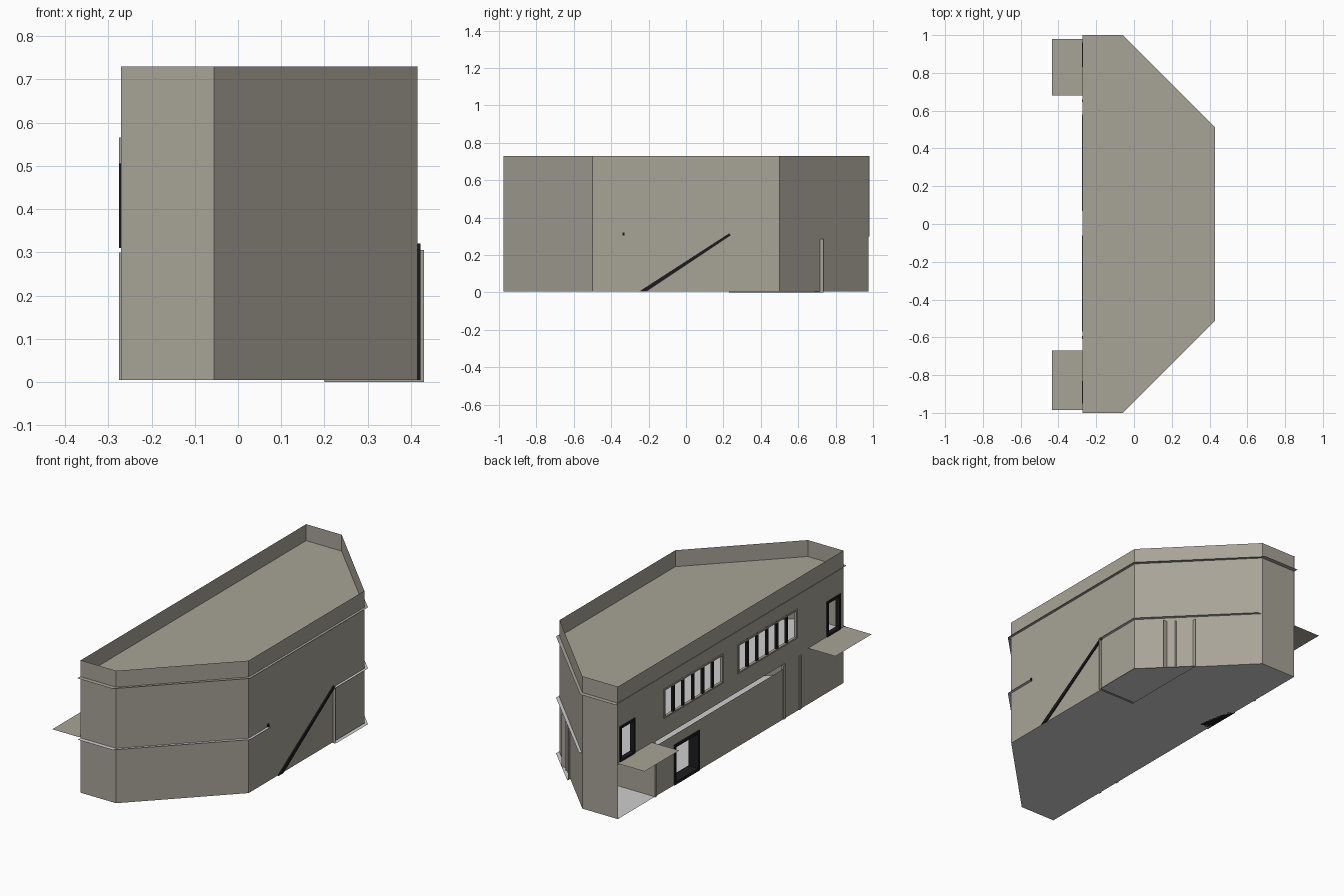
import bpy

cube = bpy.data.objects.get("Cube")
if cube:
    bpy.data.objects.remove(cube, do_unlink=True)


def material(name, r, g, b):
    m = bpy.data.materials.new(name)
    m.use_nodes = True
    m.diffuse_color = (r, g, b, 1)
    m.node_tree.nodes["Principled BSDF"].inputs["Base Color"].default_value = (r, g, b, 1)
    return m


STONE = material("warm_grey_wall", 0.39, 0.37, 0.31)
FLOOR = material("light_grey_floor", 0.62, 0.62, 0.62)
BLACK = material("black_trim", 0.012, 0.012, 0.014)


def build(name, polys, mat):
    """One object from a list of polygons, each a list of points."""
    verts, faces = [], []
    for poly in polys:
        faces.append(range(len(verts), len(verts) + len(poly)))
        verts += poly
    mesh = bpy.data.meshes.new(name)
    mesh.from_pydata(verts, [], [list(f) for f in faces])
    mesh.materials.append(mat)
    ob = bpy.data.objects.new(name, mesh)
    bpy.context.collection.objects.link(ob)
    return ob


def slab(name, outline, z, mat):
    return build(name, [[(x, y, z) for x, y in outline]], mat)


def upright(a, b, z0, z1):
    return [(*a, z0), (*b, z0), (*b, z1), (*a, z1)]


def box(x0, x1, y0, y1, z0, z1):
    ring = [(x0, y0), (x1, y0), (x1, y1), (x0, y1)]
    sides = [upright(ring[i], ring[(i + 1) % 4], z0, z1) for i in range(4)]
    return sides + [[(*p, z1) for p in ring], [(*p, z0) for p in reversed(ring)]]


def frame(x0, x1, hole, w):
    """Four bars lining a rectangular opening."""
    y0, y1, z0, z1 = hole
    return (box(x0, x1, y0, y0 + w, z0, z1) + box(x0, x1, y1 - w, y1, z0, z1)
            + box(x0, x1, y0 + w, y1 - w, z1 - w, z1) + box(x0, x1, y0 + w, y1 - w, z0, z0 + w))


BASE, UPPER, ROOF, TOP = 0.005, 0.305, 0.64, 0.73
BACK = -0.27

# Outer walls: five plain sides
plan = [(BACK, -0.975), (-0.055, -0.975), (0.415, -0.5),
        (0.415, 0.5), (-0.055, 0.975), (BACK, 0.975)]
build("outer_walls", [upright(a, b, BASE, TOP) for a, b in zip(plan, plan[1:])], STONE)

# Long facade with its openings: (y0, y1, z0, z1)
windows = [(0.07, 0.58, 0.405, 0.565), (-0.57, -0.06, 0.405, 0.565)]
balcony_doors = [(0.83, 0.96, 0.31, 0.505), (-0.95, -0.83, 0.31, 0.505)]
entrance = (0.27, 0.49, BASE, 0.225)
porch = (0.66, 0.98, BASE, 0.3)
slot = (-0.47, 0.65, 0.28, 0.305)
holes = windows + balcony_doors + [entrance, porch, slot]
ys = sorted({-0.975, 0.98} | {v for h in holes for v in h[:2]})
zs = sorted({BASE, TOP} | {v for h in holes for v in h[2:]})
cells = []
for y0, y1 in zip(ys, ys[1:]):
    for z0, z1 in zip(zs, zs[1:]):
        cy, cz = (y0 + y1) / 2, (z0 + z1) / 2
        if not any(h[0] < cy < h[1] and h[2] < cz < h[3] for h in holes):
            cells.append(upright((BACK, y1), (BACK, y0), z0, z1))
build("facade", cells, STONE)

# Floors and roof, with edges reaching just past the walls
slab("ground_floor", plan, BASE, FLOOR)
slab("upper_floor", [(BACK, -1), (-0.06, -1), (0.43, -0.51), (0.43, -0.33), (0.33, -0.33),
                     (0.33, 0.23), (0.43, 0.23), (0.43, 0.51), (-0.03, 0.97),
                     (BACK, 0.97)], UPPER, FLOOR)
slab("roof", [(BACK - 0.003, -1), (-0.06, -1), (0.43, -0.51), (0.43, 0.51),
              (-0.06, 1), (BACK - 0.003, 1)], ROOF, STONE)
slab("stair_room_floor", [(0.2, 0.24), (0.43, 0.24), (0.43, 0.51), (0.2, 0.74)], 0, FLOOR)

# Balcony slabs
for name, y0, y1 in (("left", 0.68, 0.98), ("right", -0.985, -0.67)):
    slab(name + "_balcony", [(-0.435, y0), (BACK, y0), (BACK, y1), (-0.435, y1)], 0.312, STONE)

# Window frames and mullions
for n, win in enumerate(windows):
    build(f"window_frame_{n + 1}", frame(BACK - 0.005, BACK + 0.01, win, 0.008), STONE)
    step = (win[1] - win[0]) / 6
    bars = []
    for i in range(1, 6):
        y = win[0] + i * step
        bars += box(BACK - 0.004, BACK + 0.008, y - 0.007, y + 0.007, win[2], win[3])
    build(f"window_mullions_{n + 1}", bars, BLACK)

# Door frames
for n, door in enumerate(balcony_doors):
    build(f"balcony_door_frame_{n + 1}", frame(BACK - 0.005, BACK + 0.02, door, 0.013), BLACK)
build("entrance_frame", frame(BACK - 0.005, BACK + 0.055, entrance, 0.016), BLACK)

# Ground floor partitions
build("partitions", [
    upright((BACK - 0.004, 0.655), (0.27, 0.655), BASE, 0.285),
    upright((0.2, 0.23), (0.43, 0.23), 0, 0.305),
    upright((0.2, 0.735), (0.2, 0.23), 0, 0.285),
    upright((0.2, 0.62), (0.32, 0.62), 0, 0.285)], STONE)
posts = box(BACK - 0.005, BACK + 0.01, 0.645, 0.66, BASE, 0.285)
for y in (-0.46, -0.6):
    posts += box(BACK - 0.005, BACK + 0.01, y - 0.008, y + 0.008, BASE, 0.3)
build("facade_posts", posts, STONE)

# Staircase flight and the rail at the head of the stairwell
profile = [(-0.25, BASE), (-0.21, BASE), (0.24, 0.305), (0.23, 0.315)]
near = [(0.422, y, z) for y, z in profile]
far = [(0.335, y, z) for y, z in profile]
flight = [near, far[::-1]]
for i in range(4):
    j = (i + 1) % 4
    flight.append([near[j], near[i], far[i], far[j]])
build("stair_flight", flight, BLACK)
build("stairwell_rail", box(0.41, 0.422, -0.34, -0.33, 0.305, 0.32), BLACK)
